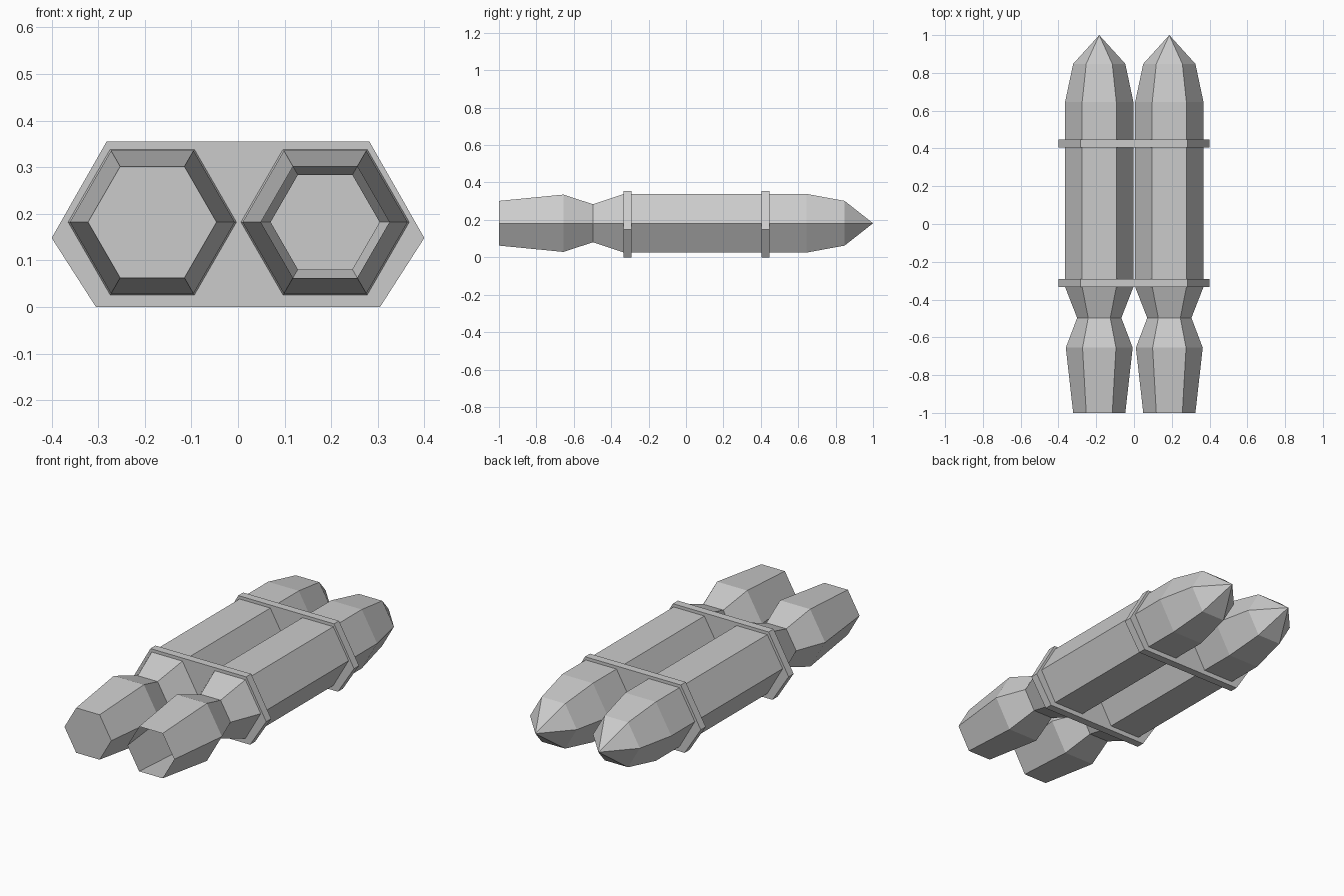
import bpy, bmesh
from math import cos, sin, pi

cube = bpy.data.objects.get("Cube")
if cube:
    bpy.data.objects.remove(cube, do_unlink=True)

grey = bpy.data.materials.new("plain grey")
grey.use_nodes = True
GREY = (0.6, 0.6, 0.6, 1)
grey.diffuse_color = GREY
grey.node_tree.nodes["Principled BSDF"].inputs["Base Color"].default_value = GREY


def finish(name, bm):
    mesh = bpy.data.meshes.new(name)
    bm.to_mesh(mesh)
    bm.free()
    mesh.materials.append(grey)
    obj = bpy.data.objects.new(name, mesh)
    bpy.context.collection.objects.link(obj)


# Hexagonal rocket: (y, corner radius) rings from nozzle to nose
PROFILE = [(-1.0, 0.138), (-0.655, 0.177), (-0.497, 0.117),
           (-0.333, 0.181), (0.645, 0.181), (0.848, 0.138)]


def rocket(name, cx, capped, cz=0.182):
    bm = bmesh.new()
    rings = [[bm.verts.new((cx + r * cos(k * pi / 3), y, cz + r * sin(k * pi / 3)))
              for k in range(6)] for y, r in PROFILE]
    tip = bm.verts.new((cx, 1.0, cz))
    for a, b in zip(rings, rings[1:]):
        for k in range(6):
            n = (k + 1) % 6
            bm.faces.new((a[k], a[n], b[n], b[k]))
    for k in range(6):
        bm.faces.new((rings[-1][k], rings[-1][(k + 1) % 6], tip))
    if capped:
        bm.faces.new(list(reversed(rings[0])))
    # Faces wind so that normals point away from the axis
    for f in bm.faces:
        c = f.calc_center_median()
        f.normal_update()
        out = c.copy()
        out.x, out.y, out.z = c.x - cx, 0, c.z - cz
        if out.length > 0.01 and f.normal.dot(out) < 0:
            f.normal_flip()
        elif out.length <= 0.01 and f.normal.y > 0:
            f.normal_flip()
    finish(name, bm)


rocket("right_rocket", -0.184, True)
rocket("left_rocket", 0.187, False)  # open nozzle


# Solid hexagonal plates joining the rockets
HALF = [(0.305, 0.0), (0.4, 0.148), (0.282, 0.355)]
OUTLINE = HALF + [(-x, z) for x, z in reversed(HALF)]


def plate(name, y, depth=0.042):
    bm = bmesh.new()
    face = bm.faces.new([bm.verts.new((x, y, z)) for x, z in OUTLINE])
    moved = bmesh.ops.extrude_face_region(bm, geom=[face])["geom"]
    bmesh.ops.translate(bm, vec=(0, depth, 0),
                        verts=[v for v in moved if isinstance(v, bmesh.types.BMVert)])
    bmesh.ops.recalc_face_normals(bm, faces=bm.faces)
    finish(name, bm)


plate("front_plate", -0.334)
plate("back_plate", 0.405)
